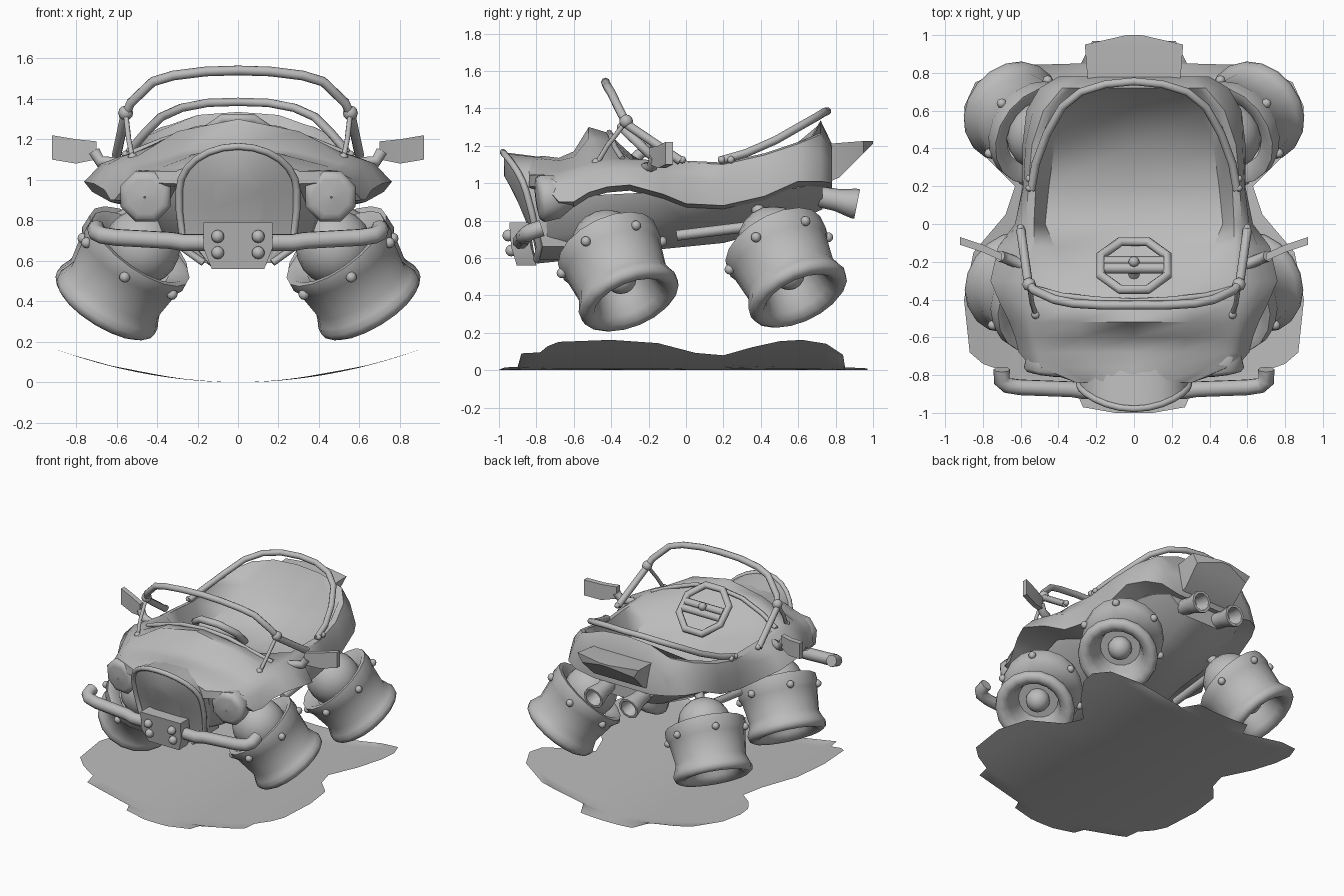
import bpy, bmesh, math
from mathutils import Vector

if "Cube" in bpy.data.objects:
    bpy.data.objects.remove(bpy.data.objects["Cube"])

paint = bpy.data.materials.new("plain_grey")
paint.diffuse_color = (0.5, 0.5, 0.5, 1)
paint.use_nodes = True
paint.node_tree.nodes["Principled BSDF"].inputs["Base Color"].default_value = paint.diffuse_color


def finish(ob, angle=45):
    ob.data.materials.clear()
    ob.data.materials.append(paint)
    bpy.ops.object.select_all(action='DESELECT')
    ob.select_set(True)
    bpy.context.view_layer.objects.active = ob
    bpy.ops.object.shade_smooth_by_angle(angle=math.radians(angle))
    return ob


def from_bm(name, bm, angle=45, recalc=True):
    if recalc:
        bmesh.ops.recalc_face_normals(bm, faces=bm.faces)
    me = bpy.data.meshes.new(name)
    bm.to_mesh(me)
    bm.free()
    ob = bpy.data.objects.new(name, me)
    bpy.context.collection.objects.link(ob)
    return finish(ob, angle)


def loft(name, rows, closed=True, caps=True, angle=45):
    """Skin a list of equally long point rows."""
    bm = bmesh.new()
    vs = [[bm.verts.new(p) for p in r] for r in rows]
    n = len(rows[0])
    for a, b in zip(vs, vs[1:]):
        for i in range(n if closed else n - 1):
            j = (i + 1) % n
            bm.faces.new((a[i], a[j], b[j], b[i]))
    if caps:
        bm.faces.new(vs[0])
        bm.faces.new(vs[-1])
    return from_bm(name, bm, angle, recalc=closed)


def tube(name, pts, r, cyclic=False, res=2):
    cu = bpy.data.curves.new(name, 'CURVE')
    cu.dimensions = '3D'
    cu.bevel_depth, cu.bevel_resolution, cu.use_fill_caps = r, res, True
    sp = cu.splines.new('POLY')
    sp.points.add(len(pts) - 1)
    for p, c in zip(sp.points, pts):
        p.co = (*c, 1)
    sp.use_cyclic_u = cyclic
    ob = bpy.data.objects.new(name, cu)
    bpy.context.collection.objects.link(ob)
    bpy.ops.object.select_all(action='DESELECT')
    ob.select_set(True)
    bpy.context.view_layer.objects.active = ob
    bpy.ops.object.convert(target='MESH')
    return finish(bpy.context.object, 60)


def lathe(name, profile, origin, axis, n=16, lift=0.0):
    """Turn (radius, distance) pairs about an axis; lift raises the upper side of the start edge."""
    q = Vector(axis).to_track_quat('Z', 'Y')
    rows = []
    for r, t in profile:
        row = []
        for i in range(n):
            a = 2 * math.pi * (i + .5) / n
            side = q @ Vector((math.cos(a), math.sin(a), 0))
            d = -lift * side.z if t < .05 else 0
            row.append(Vector(origin) + side * r + q @ Vector((0, 0, t + d)))
        rows.append(row)
    return loft(name, rows, True, False, 50)


def ball(name, c, r, u=12, v=8):
    bm = bmesh.new()
    bmesh.ops.create_uvsphere(bm, u_segments=u, v_segments=v, radius=r)
    bmesh.ops.translate(bm, verts=bm.verts, vec=c)
    return from_bm(name, bm, 60)


def symmetric(pts):
    """Extend a path that starts on the centre line to both sides."""
    return [(-x, y, z) for x, y, z in reversed(pts[1:])] + list(pts)


# upper shell with dash and seat bowl: y, skirt x z, rim x z, inner x z, centre z
shell = [
    (-.84, .30, .98, .27, 1.06, .16, 1.12, 1.14),
    (-.76, .54, .99, .40, 1.06, .20, 1.13, 1.145),
    (-.68, .61, .90, .49, 1.06, .25, 1.12, 1.135),
    (-.60, .63, .90, .52, 1.08, .28, 1.14, 1.17),
    (-.52, .66, .95, .53, 1.11, .30, 1.24, 1.30),
    (-.42, .71, .98, .54, 1.13, .30, 1.23, 1.27),
    (-.30, .76, .99, .55, 1.13, .34, 1.13, 1.16),
    (-.12, .72, .94, .55, 1.12, .42, 1.01, 1.04),
    (0.00, .63, .89, .55, 1.12, .47, .93, .91),
    (0.20, .59, .88, .54, 1.11, .45, .92, .90),
    (0.42, .59, .93, .52, 1.16, .42, .98, .95),
    (0.60, .57, 1.01, .46, 1.22, .36, 1.13, 1.08),
    (0.72, .50, 1.01, .36, 1.27, .20, 1.32, 1.335),
    (0.78, .40, 1.00, .30, 1.19, .18, 1.21, 1.21)]
rows = []
for y, xw, zw, xs, zs, xi, zi, zc in shell:
    half = [(0, y, zc), (xi, y, zi), (xs - .02, y, zs), (xs + .02, y, zs - .01),
            ((xw + xs) / 2 + .02, y, (zw + zs) / 2 + .02), (xw, y, zw), (xw * .6, y, zw - .03)]
    rows.append(symmetric(half))
loft("body_shell", rows)

# lower hull: y, top half width, bottom z, top z
hull = [(-.80, .28, .57, .98), (-.6, .42, .59, .93), (-.2, .52, .64, .95), (0, .48, .66, .88),
        (.2, .46, .68, .87), (.5, .45, .76, .96), (.73, .36, .86, 1.0)]
loft("lower_hull", [symmetric([(.0, y, zt), (w, y, zt), (w * .86, y, zb + .14), (.13, y, zb), (0, y, zb)])
                    [:-1] for y, w, zb, zt in hull])

# tail box with a slanted end
tail = [(.70, .24, .98, 1.205), (.82, .25, 1.03, 1.215), (.95, .26, 1.16, 1.225), (1.0, .04, 1.21, 1.225)]
loft("tail_box", [[(-w * .85, y, b), (w * .85, y, b), (w, y, t), (-w, y, t)] for y, w, b, t in tail], angle=30)


# arched grille block, leaning and bowed, with a raised trim
def nose(x, z):
    return -.975 + (1.17 - z) * .27 + .8 * x * x


arch = [(-.17, .59), (-.27, .66), (-.29, .85)]
arch += [(-.29 * math.cos(a), .95 + .215 * math.sin(a)) for a in [math.pi * i / 12 for i in range(13)]]
arch += [(.29, .85), (.27, .66), (.17, .59)]
loft("grille", [[(x * .45, nose(x * .45, z), .85 + (z - .85) * .6) for x, z in arch],
                [(x, nose(x, z), z) for x, z in arch],
                [(x, -.62, min(z, 1.12)) for x, z in arch]])
tube("grille_trim", [(x, nose(x, z) - .005, z) for x, z in arch], .018)

# bumper
tube("bumper", symmetric([(0, -.88, .69), (.27, -.885, .69), (.33, -.875, .70), (.60, -.865, .715),
                          (.67, -.855, .725), (.70, -.83, .74), (.70, -.77, .76)]), .044)
loft("bumper_plate", [[(-.17, y, .79), (.17, y, .79), (.17, y + .01, .66), (.13, y + .04, .56),
                       (-.13, y + .04, .56), (-.17, y + .01, .66)] for y in (-.945, -.84)], angle=30)
for x in (-.1, .1):
    for z in (.64, .72):
        ball("bumper_bolt", (x, -.95 + (.72 - z) * .2, z), .032, 8, 6)

# windscreen hoop and cockpit tube
tube("windscreen_hoop", symmetric([(0, -.43, 1.54), (.16, -.43, 1.535), (.32, -.42, 1.515), (.42, -.40, 1.485),
                                   (.53, -.35, 1.38), (.56, -.31, 1.31), (.60, -.03, 1.12)]), .024)
tube("cockpit_tube", symmetric([(0, .755, 1.385), (.15, .74, 1.38), (.28, .70, 1.355), (.38, .62, 1.31),
                                (.46, .48, 1.23), (.52, .32, 1.16), (.545, .18, 1.12)]), .022)
tube("dash_trim", symmetric([(0, -.41, 1.27), (.2, -.40, 1.25), (.38, -.38, 1.19), (.53, -.34, 1.13)]), .016)

# steering wheel
hub = Vector((0, -.22, 1.18))
u, v = Vector((1, 0, 0)), Vector((0, .72, -.69))
ring = [hub + .19 * (u * math.cos(a) + v * math.sin(a)) for a in [math.pi * (i + .5) / 4 for i in range(8)]]
tube("steering_rim", ring, .026, True)
for w in (-.02, .03):
    tube("steering_spoke", [hub - u * .16 + v * w, hub + u * .16 + v * w], .028)
tube("steering_column", [hub, hub + Vector((0, -.13, -.12))], .03)
ball("steering_hub", hub + Vector((0, .02, .03)), .03, 8, 6)

# hover pods: collar, waist, thick flared rim, closed inner funnel
pod = [(.19, .049), (.255, 0), (.285, 0), (.287, .06), (.272, .09), (.25, .25), (.268, .30),
       (.282, .33), (.275, .36), (.25, .378), (.21, .37), (.18, .33), (.155, .25), (.14, .19), (.005, .19)]

for s in (-1, 1):
    for label, rim, top in (("front", (.67, -.29, .35), (.48, -.42, .66)),
                            ("rear", (.665, .61, .385), (.49, .47, .68))):
        collar = Vector((s * top[0], top[1], top[2]))
        axis = (Vector((s * rim[0], rim[1], rim[2])) - collar).normalized()
        lathe(label + "_pod", pod, collar, axis, 18, lift=.035)
        core = collar - axis * .01
        ball(label + "_pod_core", core, .19, 16, 10)
        ball(label + "_pod_emitter", collar + axis * .21, .085, 12, 8)
        tube(label + "_pod_strut", [core - axis * .1, core - axis * .27], .035)
        q = axis.to_track_quat('Z', 'Y')
        for k in range(6):
            a = math.pi * (k + .5) / 3
            ball(label + "_pod_bolt", collar + q @ Vector((.285 * math.cos(a), .285 * math.sin(a), .07)), .027, 8, 6)

    # headlights
    lathe("headlight", [(.07, .18), (.125, .10), (.135, .02), (.115, 0), (.09, -.005), (.005, -.012)],
          (s * .46, -.79, .915), (s * -.12, 1, .12), 8)
    # mirrors
    tube("mirror_arm", [(s * .58, -.22, 1.08), (s * .68, -.18, 1.09), (s * .71, -.17, 1.14)], .03)
    loft("mirror", [[(s * x, y - .02, z0), (s * x, y + .02, z0), (s * x, y + .02, z1), (s * x, y - .02, z1)]
                    for x, y, z0, z1 in ((.70, -.175, 1.10, 1.19), (.80, -.13, 1.08, 1.20), (.92, -.09, 1.10, 1.22))],
         angle=30)
    # exhaust pipes
    lathe("exhaust", [(.055, -.24), (.06, -.1), (.08, -.01), (.08, .01), (.062, .01), (.045, -.1), (.005, -.1)],
          (s * .15, .905, .89), (0, 1, -.2), 10)
    # windscreen braces, clamps and fixings
    tube("windscreen_brace", [(s * .555, -.32, 1.33), (s * .54, -.42, 1.20), (s * .52, -.48, 1.10)], .013)
    ball("windscreen_clamp", (s * .555, -.32, 1.33), .037, 8, 6)
    ball("brace_foot", (s * .52, -.48, 1.11), .024, 8, 6)
    for y in (-.02, .19, .24):
        ball("rim_bolt", (s * (.60 if y < 0 else .555), y, 1.125), .02, 8, 6)
    tube("side_rod", [(s * .42, -.05, .72), (s * .42, .36, .77)], .028)

# ground shadow sheet, turned up at the sides: y, half width
outline = [(-1, .1), (-.97, .27), (-.9, .30), (-.88, .67), (-.78, .69), (-.74, .80), (-.68, .87), (-.4, .90),
           (-.15, .85), (.05, .68), (.2, .63), (.35, .78), (.5, .88), (.62, .90), (.75, .84), (.84, .64),
           (.85, .28), (.97, .22)]
loft("shadow_sheet", [[(w * k / 8, y, .2 * (w * k / 8) ** 2) for k in range(-8, 9)] for y, w in outline],
     closed=False, caps=False)
